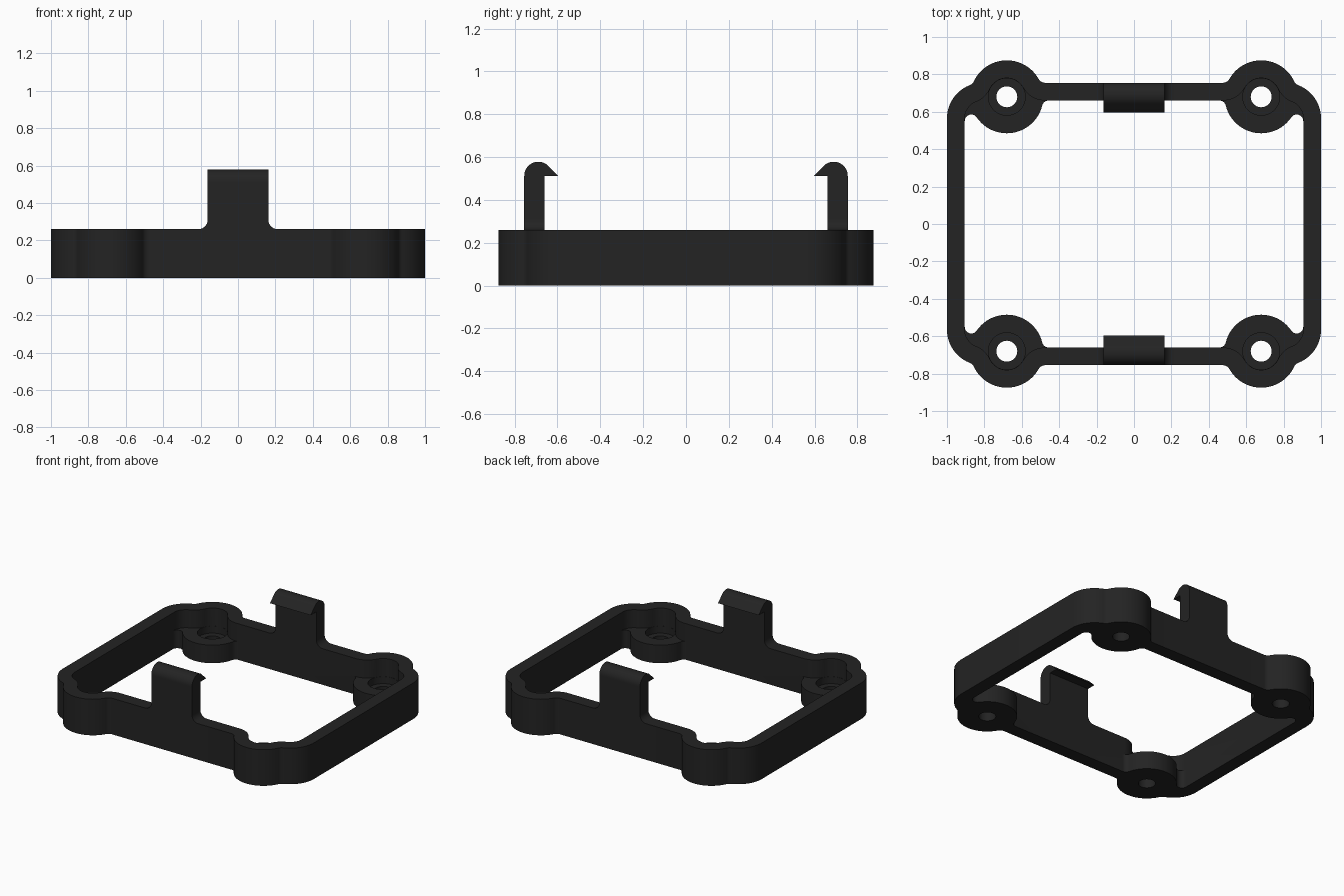
import bpy, bmesh, math
from mathutils import Vector

if "Cube" in bpy.data.objects:
    bpy.data.objects.remove(bpy.data.objects["Cube"])

# Main dimensions
BOSS = Vector((0.68, 0.68))      # screw boss centre
BOSS_R = 0.195
WALL = 0.095
HALF_Y, CORNER_R = 0.755, 0.19
HEIGHT, FLOOR_Z, BORE_Z = 0.26, 0.13, 0.08
CLIP_X, CLIP_FILLET = 0.162, 0.05

black = bpy.data.materials.new("black plastic")
black.diffuse_color = (0.017, 0.017, 0.017, 1)
black.use_nodes = True
black.node_tree.nodes["Principled BSDF"].inputs["Base Color"].default_value = black.diffuse_color


def arc(c, r, a0, a1, n=10):
    """Points on the shorter arc from angle a0 to a1."""
    d = (a1 - a0 + math.pi) % (2 * math.pi) - math.pi
    return [Vector((c[0] + r * math.cos(a0 + d * i / n),
                    c[1] + r * math.sin(a0 + d * i / n))) for i in range(n + 1)]


def ang(p, q):
    return math.atan2(q[1] - p[1], q[0] - p[0])


def circle(x, y, r, n=40):
    return [Vector((x + r * math.cos(2 * math.pi * i / n),
                    y + r * math.sin(2 * math.pi * i / n))) for i in range(n)]


def mirror4(q):
    """Close a quarter outline by mirroring it in x and y."""
    def flip(sx, sy):
        return [Vector((p.x * sx, p.y * sy)) for p in q]
    return flip(1, 1) + flip(1, -1)[::-1] + flip(-1, -1) + flip(-1, 1)[::-1]


def wall_outline(t):
    """Wall contour that swells around the bosses, moved inward by t."""
    f = 0.04
    reach = BOSS_R + f
    f1 = Vector((0, HALF_Y + f))
    f1.x = BOSS.x - math.sqrt(reach ** 2 - (f1.y - BOSS.y) ** 2)
    c = Vector((1 - CORNER_R, HALF_Y - CORNER_R))
    d = (c - BOSS).length
    u = (c - BOSS) / d
    a = (d * d + reach ** 2 - (CORNER_R + f) ** 2) / (2 * d)
    f2 = BOSS + u * a + Vector((-u.y, u.x)) * math.sqrt(reach ** 2 - a * a)
    return mirror4(arc(f1, f + t, -math.pi / 2, ang(f1, BOSS))
                   + arc(BOSS, BOSS_R - t, ang(BOSS, f1), ang(BOSS, f2), 24)[1:]
                   + arc(f2, f + t, ang(f2, BOSS), ang(f2, c))[1:]
                   + arc(c, CORNER_R - t, ang(c, f2), 0)[1:])


def opening_outline():
    """Central opening with the round bosses bulging into it."""
    f = 0.035
    reach = BOSS_R + f
    g1 = Vector((0, HALF_Y - WALL - f))
    g1.x = BOSS.x - math.sqrt(reach ** 2 - (g1.y - BOSS.y) ** 2)
    g2 = Vector((1 - WALL - f, 0))
    g2.y = BOSS.y - math.sqrt(reach ** 2 - (g2.x - BOSS.x) ** 2)
    return mirror4(arc(g1, f, math.pi / 2, ang(g1, BOSS))
                   + arc(BOSS, BOSS_R, ang(BOSS, g1), ang(BOSS, g2), 24)[1:]
                   + arc(g2, f, ang(g2, BOSS), 0)[1:])


def add_prism(bm, loops, place, depth):
    """Fill closed loops (first outside, rest holes) and extrude them."""
    edges = []
    for loop in loops:
        vs = [bm.verts.new(place(p)) for p in loop]
        edges += [bm.edges.new((vs[i - 1], vs[i])) for i in range(len(vs))]
    geo = bmesh.ops.triangle_fill(bm, edges=edges, use_beauty=True)["geom"]
    faces = [g for g in geo if isinstance(g, bmesh.types.BMFace)]
    ext = bmesh.ops.extrude_face_region(bm, geom=faces, use_keep_orig=True)["geom"]
    bmesh.ops.translate(bm, vec=depth,
                        verts=[g for g in ext if isinstance(g, bmesh.types.BMVert)])


def finish(bm, name):
    bmesh.ops.recalc_face_normals(bm, faces=bm.faces[:])
    me = bpy.data.meshes.new(name)
    bm.to_mesh(me)
    bm.free()
    me.materials.append(black)
    ob = bpy.data.objects.new(name, me)
    bpy.context.collection.objects.link(ob)
    return ob


def flat_prism(name, loops, z0, z1):
    bm = bmesh.new()
    add_prism(bm, loops, lambda p: Vector((p.x, p.y, z0)), Vector((0, 0, z1 - z0)))
    return finish(bm, name)


def select(ob):
    bpy.ops.object.select_all(action='DESELECT')
    ob.select_set(True)
    bpy.context.view_layer.objects.active = ob


def cut(ob, cutter):
    m = ob.modifiers.new("cut", 'BOOLEAN')
    m.operation, m.solver, m.object = 'DIFFERENCE', 'EXACT', cutter
    select(ob)
    bpy.ops.object.modifier_apply(modifier=m.name)
    bpy.data.objects.remove(cutter)


# Frame with four bosses and screw holes
corners = [(sx * BOSS.x, sy * BOSS.y) for sx in (1, -1) for sy in (1, -1)]
frame = flat_prism("frame", [wall_outline(0), opening_outline()]
                   + [circle(x, y, 0.056) for x, y in corners], 0, HEIGHT)

# Lower the bosses inside the wall, then sink the screw head seats
cut(frame, flat_prism("pocket_cutter", [wall_outline(WALL)], FLOOR_Z, 0.4))
for x, y in corners:
    cut(frame, flat_prism("seat_cutter", [circle(x, y, 0.099)], BORE_Z, FLOOR_Z + 0.01))
select(frame)
bpy.ops.object.shade_smooth_by_angle(angle=math.radians(30))

# Snap clips: hooked post with filleted feet
inner = HALF_Y - WALL
hook_r, hook_z = 0.066, 0.512
tip = HALF_Y - hook_r
side = ([Vector((inner, HEIGHT)), Vector((HALF_Y, HEIGHT))]
        + arc((tip, hook_z), hook_r, 0, math.radians(135), 18)
        + [Vector((tip - hook_r * math.sqrt(2), hook_z)), Vector((inner, hook_z))])
foot = ([Vector((CLIP_X, HEIGHT))]
        + arc((CLIP_X + CLIP_FILLET, HEIGHT + CLIP_FILLET), CLIP_FILLET,
              -math.pi / 2, -math.pi))
for s, name in ((-1, "front_clip"), (1, "back_clip")):
    bm = bmesh.new()
    add_prism(bm, [side], lambda p: Vector((-CLIP_X, s * p.x, p.y)),
              Vector((2 * CLIP_X, 0, 0)))
    for k in (-1, 1):
        add_prism(bm, [foot], lambda p: Vector((k * p.x, s * inner, p.y)),
                  Vector((0, s * WALL, 0)))
    select(finish(bm, name))
    bpy.ops.object.shade_smooth_by_angle(angle=math.radians(30))
